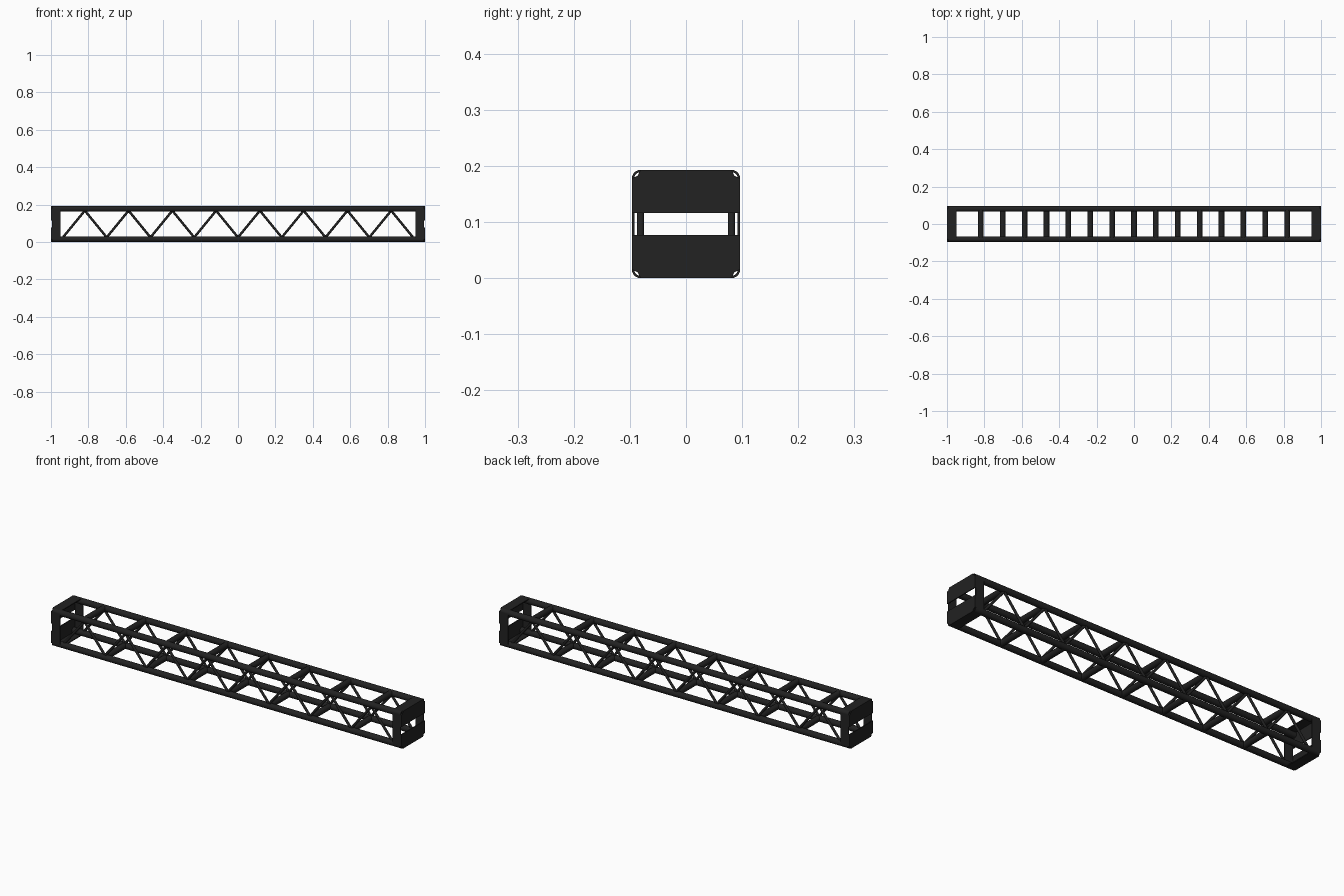
import bpy, bmesh
from math import pi
from mathutils import Vector

cube = bpy.data.objects.get("Cube")
if cube:
    bpy.data.objects.remove(cube, do_unlink=True)

H = 0.193            # height and depth of the truss
R = 0.0155           # chord tube radius
C = H / 2 - R        # chord offset from the axis
MID = H / 2
STEP = 0.117         # spacing of the lacing nodes
END = 0.995          # inner face of the end plates

black = bpy.data.materials.new("black_metal")
black.use_nodes = True
colour = (0.016, 0.016, 0.016, 1)
black.diffuse_color = colour
black.node_tree.nodes["Principled BSDF"].inputs["Base Color"].default_value = colour


def finish(name, bm, smooth=False):
    bmesh.ops.recalc_face_normals(bm, faces=bm.faces)
    mesh = bpy.data.meshes.new(name)
    bm.to_mesh(mesh)
    bm.free()
    mesh.materials.append(black)
    obj = bpy.data.objects.new(name, mesh)
    bpy.context.collection.objects.link(obj)
    if smooth:
        bpy.ops.object.select_all(action='DESELECT')
        obj.select_set(True)
        bpy.context.view_layer.objects.active = obj
        bpy.ops.object.shade_smooth_by_angle(angle=pi / 5)
    return obj


def add_rod(bm, a, b, radius, sides=16):
    """Solid round bar from a to b."""
    a, b = Vector(a), Vector(b)
    turn = (b - a).to_track_quat('Z', 'Y').to_matrix().to_4x4()
    turn.translation = (a + b) / 2
    bmesh.ops.create_cone(bm, cap_ends=True, segments=sides, radius1=radius,
                          radius2=radius, depth=(b - a).length, matrix=turn)


def add_box(bm, centre, size):
    made = bmesh.ops.create_cube(bm, size=1)["verts"]
    for v in made:
        v.co = Vector(centre) + Vector(c * s for c, s in zip(v.co, size))


def add_tube(bm, y, z):
    """Hollow chord running along x."""
    rings = []
    for radius, x in ((R, -END), (R, END), (R - 0.004, END), (R - 0.004, -END)):
        ring = bmesh.ops.create_circle(bm, segments=24, radius=radius)["verts"]
        for v in ring:
            v.co = Vector((x, y + v.co.x, z + v.co.y))
        rings.append(ring)
    for r in range(4):
        a, b = rings[r], rings[(r + 1) % 4]
        for i in range(24):
            j = (i + 1) % 24
            bm.faces.new((a[i], a[j], b[j], b[i]))


# Four corner chords
for y, side in ((-C, "front"), (C, "back")):
    for z, level in ((MID - C, "lower"), (MID + C, "upper")):
        bm = bmesh.new()
        add_tube(bm, y, z)
        finish(f"{level}_{side}_chord", bm, True)

# Zigzag lacing on the front and back
low, high = 0.025, H - 0.025
for y, side in ((-C, "front"), (C, "back")):
    bm = bmesh.new()
    for i in range(-8, 8):
        za, zb = (low, high) if i % 2 == 0 else (high, low)
        add_rod(bm, (i * STEP, y, za), ((i + 1) * STEP, y, zb), 0.0065, 12)
    finish(f"{side}_lacing", bm, True)

# Cross bars, alternating between the lower and upper chords
for first, z, level in ((-6, MID - C, "lower"), (-7, MID + C, "upper")):
    bm = bmesh.new()
    for i in range(first, 8, 2):
        add_rod(bm, (i * STEP, -C, z), (i * STEP, C, z), R - 0.0005)
    finish(f"{level}_cross_bars", bm, True)

# End frames: thin straps round the chords and two plates across each end
for s, end in ((-1, "right"), (1, "left")):
    bm = bmesh.new()
    x, width, t = s * 0.9715, 0.047, 0.005
    for k in (-1, 1):
        off = k * (MID - t / 2)
        add_box(bm, (x, off, MID), (width, t, 2 * C))
        add_box(bm, (x, 0, MID + off), (width, 2 * C, t))
    finish(f"{end}_end_straps", bm)

    for k, level in ((-1, "lower"), (1, "upper")):
        bm = bmesh.new()
        half = [(MID, 0.02), (MID, C), (C + 0.005, C + 0.005), (C, MID)]
        outline = half + [(-y, z) for y, z in reversed(half)]
        face = bm.faces.new([bm.verts.new((s * END, y, MID + k * z)) for y, z in outline])
        new = bmesh.ops.extrude_face_region(bm, geom=[face])["geom"]
        moved = [v for v in new if isinstance(v, bmesh.types.BMVert)]
        bmesh.ops.translate(bm, verts=moved, vec=(s * 0.005, 0, 0))
        finish(f"{end}_{level}_end_plate", bm)
